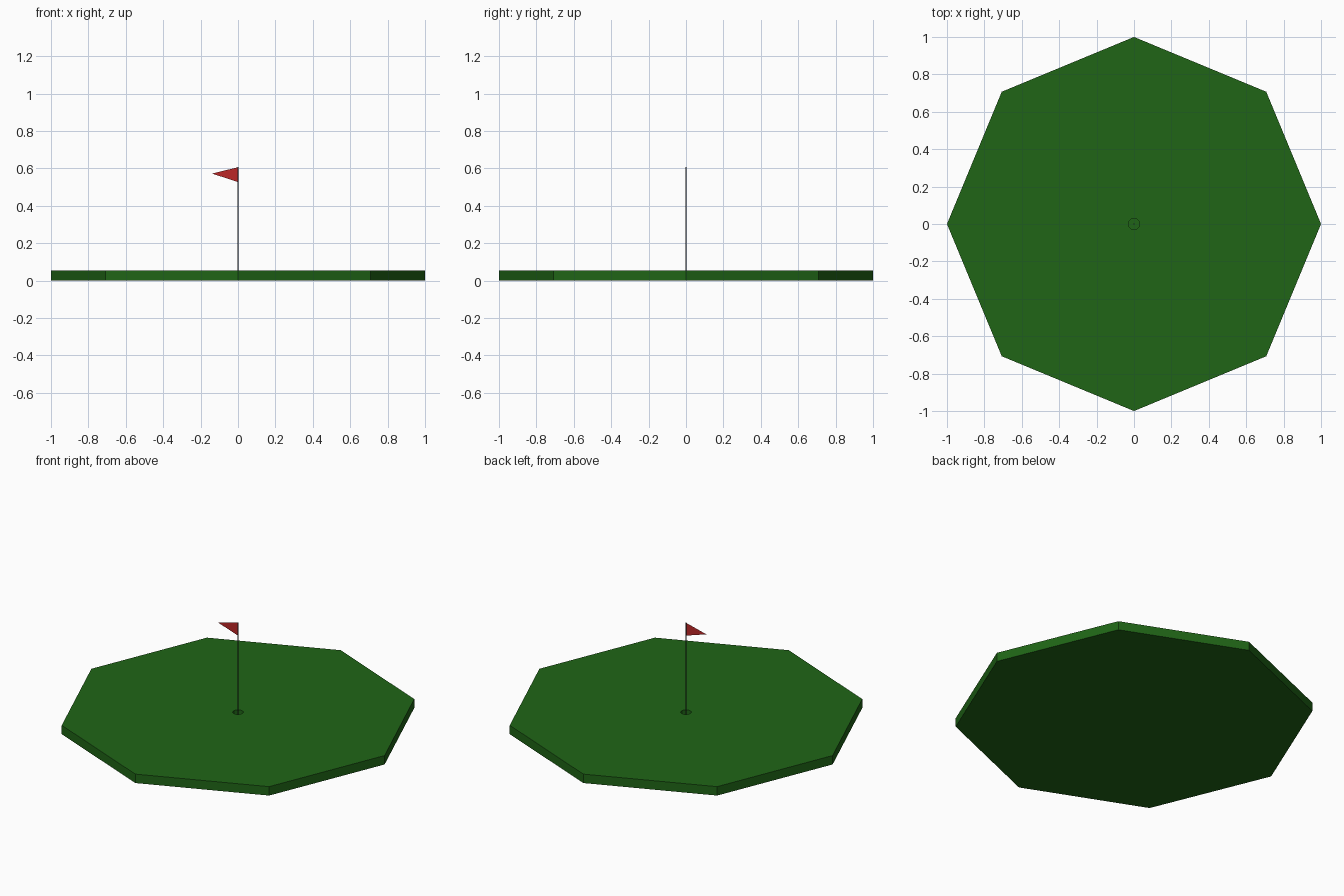
import bpy, math

if "Cube" in bpy.data.objects:
    bpy.data.objects.remove(bpy.data.objects["Cube"])

TOP = 0.055      # turf surface height
CUP_FLOOR = 0.015


def colour(obj, name, rgb):
    mat = bpy.data.materials.new(name)
    mat.diffuse_color = (*rgb, 1)
    mat.use_nodes = True
    mat.node_tree.nodes["Principled BSDF"].inputs["Base Color"].default_value = mat.diffuse_color
    obj.data.materials.append(mat)


def cylinder(name, sides, radius, z0, z1):
    bpy.ops.mesh.primitive_cylinder_add(vertices=sides, radius=radius, depth=z1 - z0,
                                        location=(0, 0, (z0 + z1) / 2))
    obj = bpy.context.object
    obj.name = name
    return obj


# Octagonal green with a corner on each axis
green = cylinder("putting_green", 8, 1.0, 0, TOP)
colour(green, "grass", (0.014, 0.13, 0.008))

# Cup sunk into the middle of the green
cutter = cylinder("cup_cutter", 16, 0.03, CUP_FLOOR, TOP + 0.05)
cut = green.modifiers.new("cup", "BOOLEAN")
cut.operation = "DIFFERENCE"
cut.solver = "EXACT"
cut.object = cutter
bpy.context.view_layer.objects.active = green
bpy.ops.object.modifier_apply(modifier=cut.name)
bpy.data.objects.remove(cutter)

# Thin pole standing in the cup
pole = cylinder("flag_pole", 8, 0.004, CUP_FLOOR, 0.607)
colour(pole, "pole_dark", (0.03, 0.03, 0.03))

# Flat triangular pennant pointing to -x
mesh = bpy.data.meshes.new("flag")
mesh.from_pydata([(0, 0, 0.606), (0, 0, 0.527), (-0.139, 0, 0.572)], [], [(0, 2, 1)])
flag = bpy.data.objects.new("flag", mesh)
bpy.context.collection.objects.link(flag)
colour(flag, "flag_red", (0.5, 0.02, 0.02))
